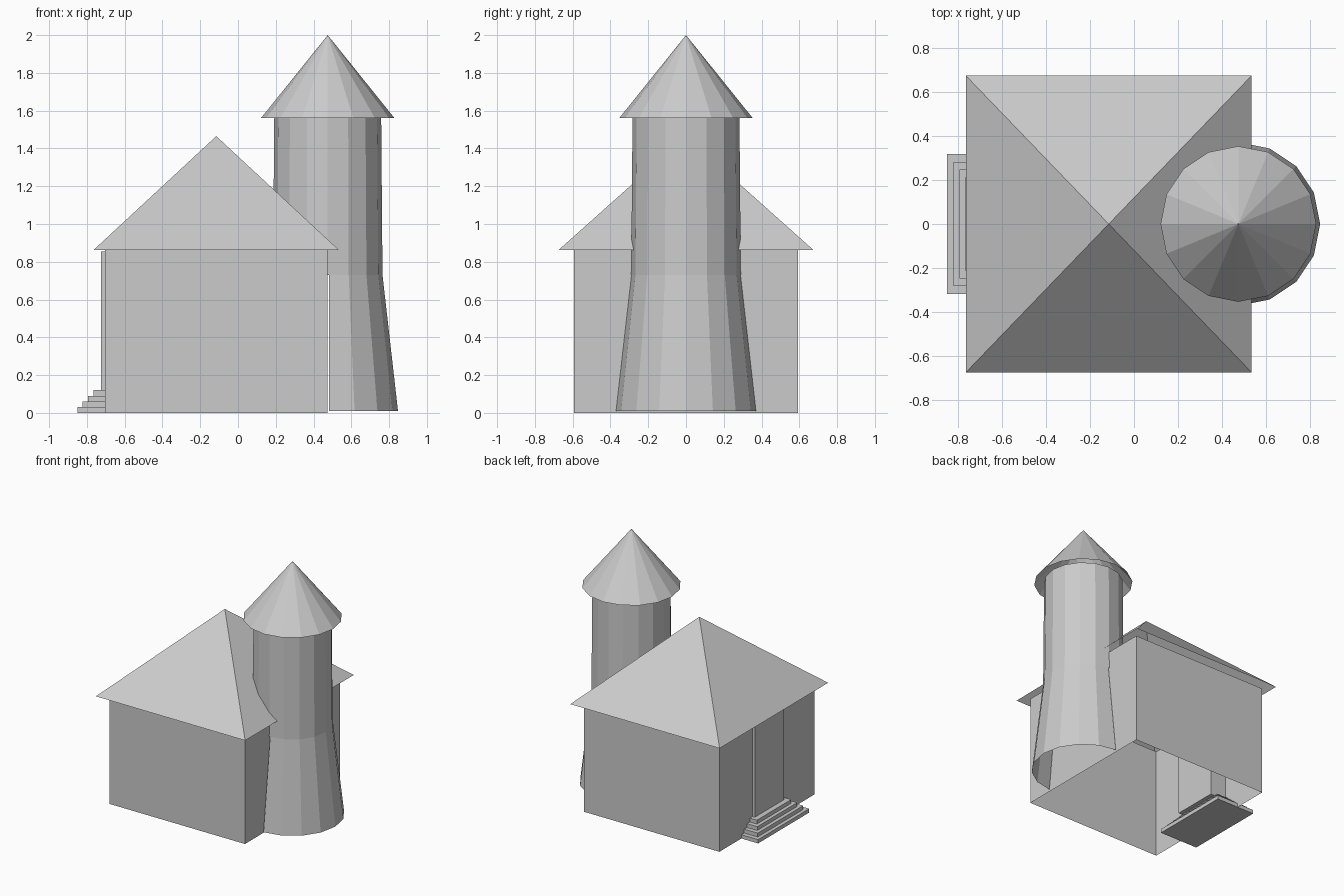
import bpy, bmesh, math
from mathutils import Vector

cube = bpy.data.objects.get("Cube")
if cube:
    bpy.data.objects.remove(cube)

# Single plain material
GREY = (0.6, 0.6, 0.6, 1)
grey = bpy.data.materials.new("plain grey")
grey.use_nodes = True
grey.diffuse_color = GREY
grey.node_tree.nodes["Principled BSDF"].inputs["Base Color"].default_value = GREY

TOWER_X, SIDES = 0.475, 16


def finish(name, bm):
    mesh = bpy.data.meshes.new(name)
    bm.to_mesh(mesh)
    bm.free()
    mesh.materials.append(grey)
    obj = bpy.data.objects.new(name, mesh)
    bpy.context.collection.objects.link(obj)
    return obj


def box(name, x, y, z, open_sides=()):
    """Box from (min, max) ranges, leaving out faces by their normal."""
    bm = bmesh.new()
    bmesh.ops.create_cube(bm, size=1)
    bm.normal_update()
    gone = [f for f in bm.faces for d in open_sides if f.normal.dot(Vector(d)) > 0.9]
    bmesh.ops.delete(bm, geom=gone, context="FACES")
    for v in bm.verts:
        v.co = [r[0] if c < 0 else r[1] for c, r in zip(v.co, (x, y, z))]
    return finish(name, bm)


def tube(name, r_low, r_high, z_low, z_high, cut_x=None):
    """Open round shell about the tower axis, optionally kept only beyond cut_x."""
    bm = bmesh.new()
    bmesh.ops.create_cone(bm, segments=SIDES, cap_ends=False, radius1=r_low,
                          radius2=r_high, depth=z_high - z_low)
    bmesh.ops.translate(bm, verts=bm.verts, vec=(TOWER_X, 0, (z_low + z_high) / 2))
    if cut_x is not None:
        bmesh.ops.bisect_plane(bm, geom=bm.verts[:] + bm.edges[:] + bm.faces[:],
                               plane_co=(cut_x, 0, 0), plane_no=(1, 0, 0),
                               clear_inner=True)
    bmesh.ops.remove_doubles(bm, verts=bm.verts, dist=0.0005)
    return finish(name, bm)


# House walls, hollow with no floor or ceiling
UP, DOWN = (0, 0, 1), (0, 0, -1)
box("house_walls", (-0.705, 0.475), (-0.592, 0.592), (0, 0.862), (UP, DOWN))

# Pyramid roof with overhanging eaves
bm = bmesh.new()
apex = bm.verts.new((-0.115, 0, 1.465))
eaves = [bm.verts.new((x, y, 0.862)) for x, y in
         ((-0.765, -0.675), (0.535, -0.675), (0.535, 0.675), (-0.765, 0.675))]
for i in range(4):
    bm.faces.new((eaves[i], eaves[(i + 1) % 4], apex))
finish("house_roof", bm)

# Tower: flared half skirt against the house, shaft and pointed roof
tube("tower_skirt", 0.372, 0.29, 0.01, 0.73, cut_x=0.482)
tube("tower_shaft", 0.29, 0.283, 0.73, 1.57)
tube("tower_roof", 0.354, 0, 1.56, 2.0)

# Door block and the steps leading up to it
box("door", (-0.725, -0.57), (-0.18, 0.18), (0.12, 0.855))
for i in range(4):
    inset = 0.028 * i
    half = 0.318 - 0.035 * i
    box(f"step_{i + 1}", (-0.85 + inset, -0.52 - inset), (-half, half),
        (0.03 * i, 0.03 * (i + 1)))
